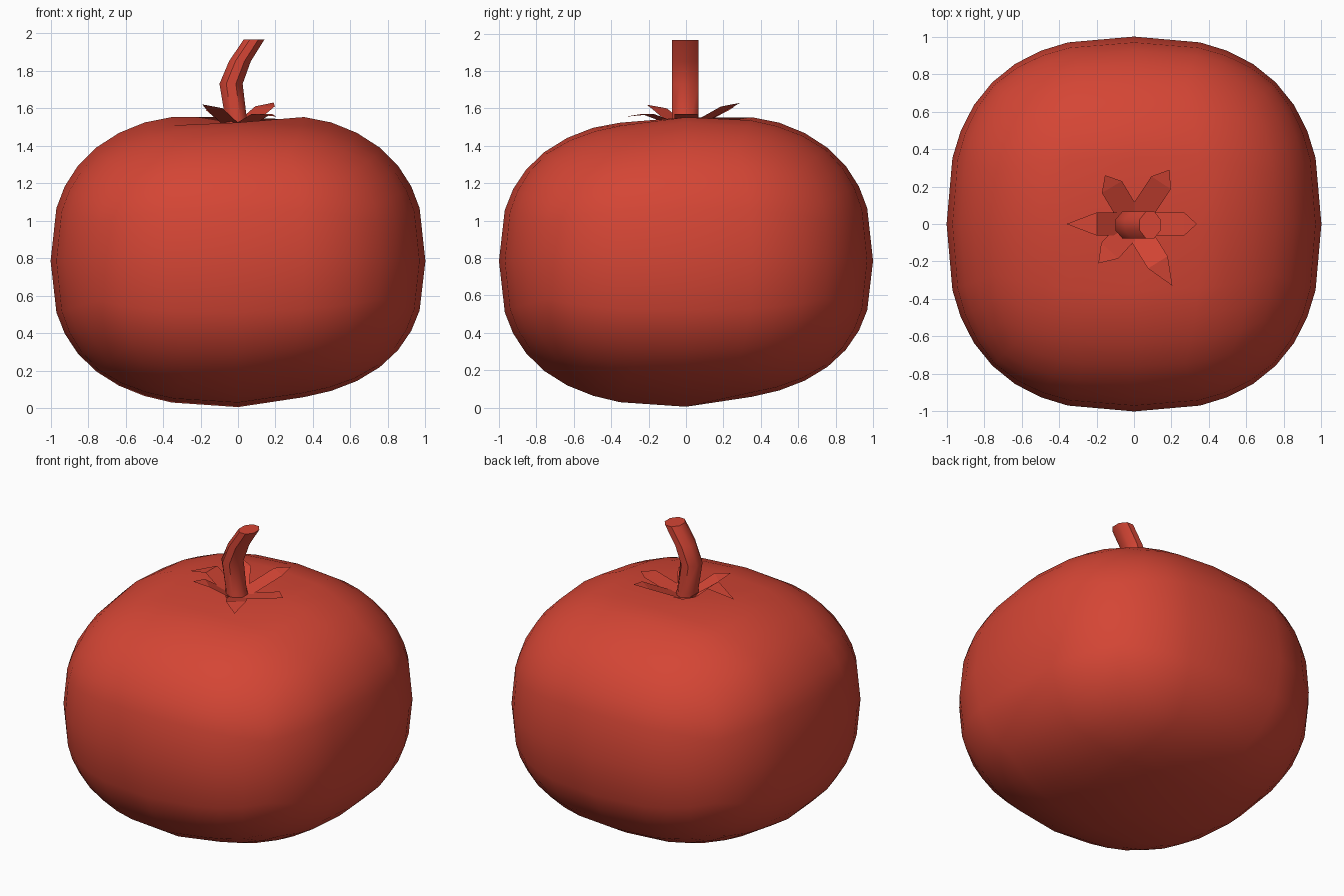
import bpy, bmesh, math
from mathutils import Vector

if "Cube" in bpy.data.objects:
    bpy.data.objects.remove(bpy.data.objects["Cube"])

red = bpy.data.materials.new("red")
red.diffuse_color = (0.66, 0.06, 0.035, 1)
red.use_nodes = True
red.node_tree.nodes["Principled BSDF"].inputs["Base Color"].default_value = red.diffuse_color


def finish(name, bm, smooth=True):
    bmesh.ops.remove_doubles(bm, verts=bm.verts, dist=1e-4)
    bmesh.ops.recalc_face_normals(bm, faces=bm.faces)
    me = bpy.data.meshes.new(name)
    bm.to_mesh(me)
    bm.free()
    me.materials.append(red)
    for p in me.polygons:
        p.use_smooth = smooth
    ob = bpy.data.objects.new(name, me)
    bpy.context.collection.objects.link(ob)
    return ob


# Fruit: cube grid pushed out to a squarish ball, dimpled on top
P, MID, TOP, BOTTOM = 2.48, 0.785, 0.80, 0.78
steps = [math.tan(math.radians(a)) for a in (-45, -36.6, -28.3, -20, 0, 20, 28.3, 36.6, 45)]


def fruit_point(d):
    v = d / sum(abs(c) ** P for c in d) ** (1 / P)
    rho2 = v.x ** 2 + v.y ** 2
    if v.z > 0:
        z = MID + TOP * v.z - 0.09 * math.exp(-rho2 / 0.05)
        if v.y < -0.1:
            z -= 0.03 * v.z
    else:
        z = MID + BOTTOM * v.z
        if max(v.x, v.y) > 0.1:
            z += 0.03 * abs(v.z)
    return Vector((v.x, v.y, z))


bm = bmesh.new()
n = len(steps)
for axis in range(3):
    for side in (-1, 1):
        grid = []
        for a in steps:
            row = []
            for b in steps:
                d = [a, b]
                d.insert(axis, side)
                row.append(bm.verts.new(fruit_point(Vector(d))))
            grid.append(row)
        for i in range(n - 1):
            for j in range(n - 1):
                bm.faces.new((grid[i][j], grid[i + 1][j], grid[i + 1][j + 1], grid[i][j + 1]))
finish("fruit", bm)

# Stem: octagonal rings along a bent path (x, z, x radius)
bm = bmesh.new()
rings = []
for x, z, rx in ((0, 1.46, 0.08), (-0.01, 1.54, 0.062), (-0.037, 1.73, 0.067),
                 (0.01, 1.85, 0.063), (0.086, 1.967, 0.06)):
    rings.append([bm.verts.new((x + rx * math.cos(t), -0.005 + 0.077 * math.sin(t), z))
                  for t in (math.radians(22.5 + 45 * k) for k in range(8))])
for lo, hi in zip(rings, rings[1:]):
    for k in range(8):
        m = (k + 1) % 8
        bm.faces.new((lo[k], lo[m], hi[m], hi[k]))
bm.faces.new(rings[-1])
bm.faces.new(rings[0][::-1])
stem = finish("stem", bm)
bpy.context.view_layer.objects.active = stem
stem.select_set(True)
bpy.ops.object.shade_smooth_by_angle(angle=math.radians(50))

# Sepals: leaf strips with a raised shoulder and a drooping tip
# (tip x, tip y, shoulder fraction, shoulder z, tip z)
sepals = [(0.335, 0, 0.80, 1.57, 1.57), (-0.36, 0, 0.55, 1.62, 1.565),
          (0.19, 0.29, 0.76, 1.61, 1.63), (-0.155, 0.26, 0.76, 1.59, 1.61),
          (0.205, -0.33, 0.62, 1.57, 1.555), (-0.19, -0.21, 0.68, 1.60, 1.62)]
bm = bmesh.new()
for tx, ty, f, zs, zt in sepals:
    tip = Vector((tx, ty, 0))
    side = Vector((-ty, tx, 0)).normalized() * 0.062
    pts = []
    for pos, z in ((tip.normalized() * 0.05, 1.51), (tip * f, zs)):
        pts.append([bm.verts.new(pos + s * side + Vector((0, 0, z))) for s in (-1, 1)])
    (a, b), (c, d) = pts
    bm.faces.new((a, c, d, b))
    bm.faces.new((c, bm.verts.new((tx, ty, zt)), d))
finish("sepals", bm, False)
